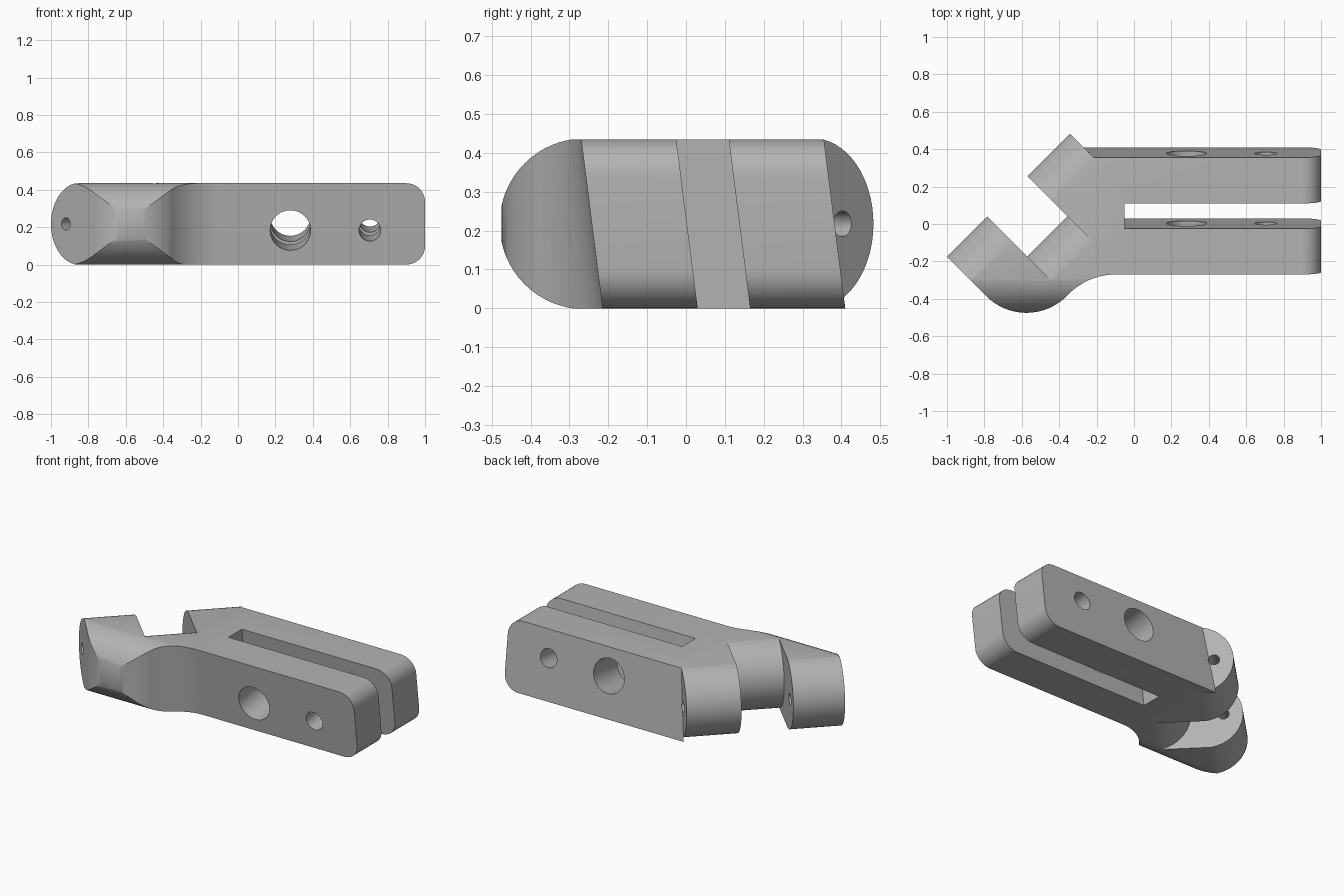
import bpy, bmesh, math
from mathutils import Vector, Matrix

cube = bpy.data.objects.get("Cube")
if cube:
    bpy.data.objects.remove(cube)

H = 0.435          # plate height
SHEAR = 0.055      # how far the arms lean towards +y at the bottom
R = 0.22           # radius of the rounded ends
D = math.sqrt(0.5)

grey = bpy.data.materials.new("grey_metal")
grey.use_nodes = True
grey.diffuse_color = (0.45, 0.45, 0.45, 1)
grey.node_tree.nodes["Principled BSDF"].inputs["Base Color"].default_value = grey.diffuse_color


def finish(bm, name):
    bmesh.ops.recalc_face_normals(bm, faces=bm.faces)
    mesh = bpy.data.meshes.new(name)
    bm.to_mesh(mesh)
    bm.free()
    mesh.materials.append(grey)
    obj = bpy.data.objects.new(name, mesh)
    bpy.context.collection.objects.link(obj)
    return obj


def loft(top, bottom):
    """Solid between two matching closed loops."""
    bm = bmesh.new()
    a = [bm.verts.new(p) for p in top]
    b = [bm.verts.new(p) for p in bottom]
    bm.faces.new(a)
    bm.faces.new(b[::-1])
    for i in range(len(a)):
        j = (i + 1) % len(a)
        bm.faces.new((a[i], b[i], b[j], a[j]))
    return bm


def round_cutter(name, origin, u, v, depth, start, end):
    """Cuts everything in front of a half-round nose that points along -u."""
    c = depth + R
    profile = [(c, -0.1), (-0.2, -0.1), (-0.2, H + 0.1), (c, H + 0.1)]
    for i in range(33):
        a = math.pi / 2 + math.pi * i / 32
        profile.append((c + R * math.cos(a), H / 2 + R * math.sin(a)))
    o, u, v = Vector(origin), Vector(u), Vector(v)
    loops = [[o + u * d + v * s + Vector((0, 0, z)) for d, z in profile] for s in (start, end)]
    return finish(loft(*loops), name)


def hole_cutter(name, centre, axis, radius, length):
    bm = bmesh.new()
    turn = Vector(axis).to_track_quat('Z', 'Y').to_matrix().to_4x4()
    bmesh.ops.create_cone(bm, cap_ends=True, segments=48, radius1=radius, radius2=radius,
                          depth=length, matrix=Matrix.Translation(centre) @ turn)
    return finish(bm, name)


# Plan outline: (x, y, x shift at bottom, y shift at bottom)
outline = [(-1, -0.175, 0, 0)]
for i in range(17):                                   # convex knee
    a = math.radians(225 + 90 * i / 16)
    outline.append((-0.575 + 0.304 * math.cos(a), -0.171 + 0.304 * math.sin(a), 0, 0))
x0, y0 = outline[-1][:2]
for i in range(1, 13):                                # concave blend into the front arm
    a = math.radians(45 - 45 * i / 12)
    fx = 1 - math.sin(a) / D
    fy = (math.cos(a) - D) / (1 - D)
    outline.append((x0 + 0.26 * fx, y0 + (-0.27 - y0) * fy, 0, SHEAR * fy))
outline += [(1, -0.27, 0, SHEAR), (1, -0.025, 0, SHEAR),          # front arm
            (-0.05, -0.025, 0, SHEAR), (-0.05, 0.11, 0, SHEAR),   # slot
            (1, 0.11, 0, SHEAR), (1, 0.355, 0, SHEAR),            # back arm
            (-0.215, 0.355, -SHEAR, SHEAR), (-0.3425, 0.4825, 0, 0)]

bm = loft([(x, y, H) for x, y, _, _ in outline],
          [(x + a, y + b, 0) for x, y, a, b in outline])
# Rounded arm ends
ends = [e for e in bm.edges if all(v.co.x > 0.999 for v in e.verts)
        and abs(e.verts[0].co.z - e.verts[1].co.z) < 0.01]
bmesh.ops.bevel(bm, geom=ends, offset=0.1, segments=10, profile=0.5, affect='EDGES')
body = finish(bm, "clevis_bracket")

# Cutters: rounded lug tips, notch between the lugs, rounded knee, pin and bolt holes
tip = (-0.4125, 0.4125, 0)
u, v = (D, -D, 0), (D, D, 0)
lean = Vector((0, 1, SHEAR / H)).normalized()
cutters = [
    round_cutter("lug_tip_cutter", tip, u, v, 0, -1.0, 0.0995),
    round_cutter("notch_cutter", tip, u, v, 0.302, -0.527, -0.223),
    round_cutter("knee_cutter", (0, -0.48, 0), (0, 1, 0), (1, 0, 0), 0, -1.2, 0),
    hole_cutter("pin_hole_cutter", Vector(tip) + Vector(u) * 0.113 - Vector(v) * 0.4
                + Vector((0, 0, H / 2)), v, 0.033, 1.2),
    hole_cutter("large_bolt_cutter", Vector((0.28, -0.24, 0.183)), lean, 0.108, 2),
    hole_cutter("small_bolt_cutter", Vector((0.705, -0.24, 0.183)), lean, 0.058, 2),
]

bpy.ops.object.select_all(action='DESELECT')
body.select_set(True)
bpy.context.view_layer.objects.active = body
for cutter in cutters:
    mod = body.modifiers.new(cutter.name, 'BOOLEAN')
    mod.operation = 'DIFFERENCE'
    mod.solver = 'EXACT'
    mod.object = cutter
    bpy.ops.object.modifier_apply(modifier=mod.name)
    bpy.data.objects.remove(cutter)

bpy.ops.object.shade_smooth_by_angle(angle=math.radians(25))
